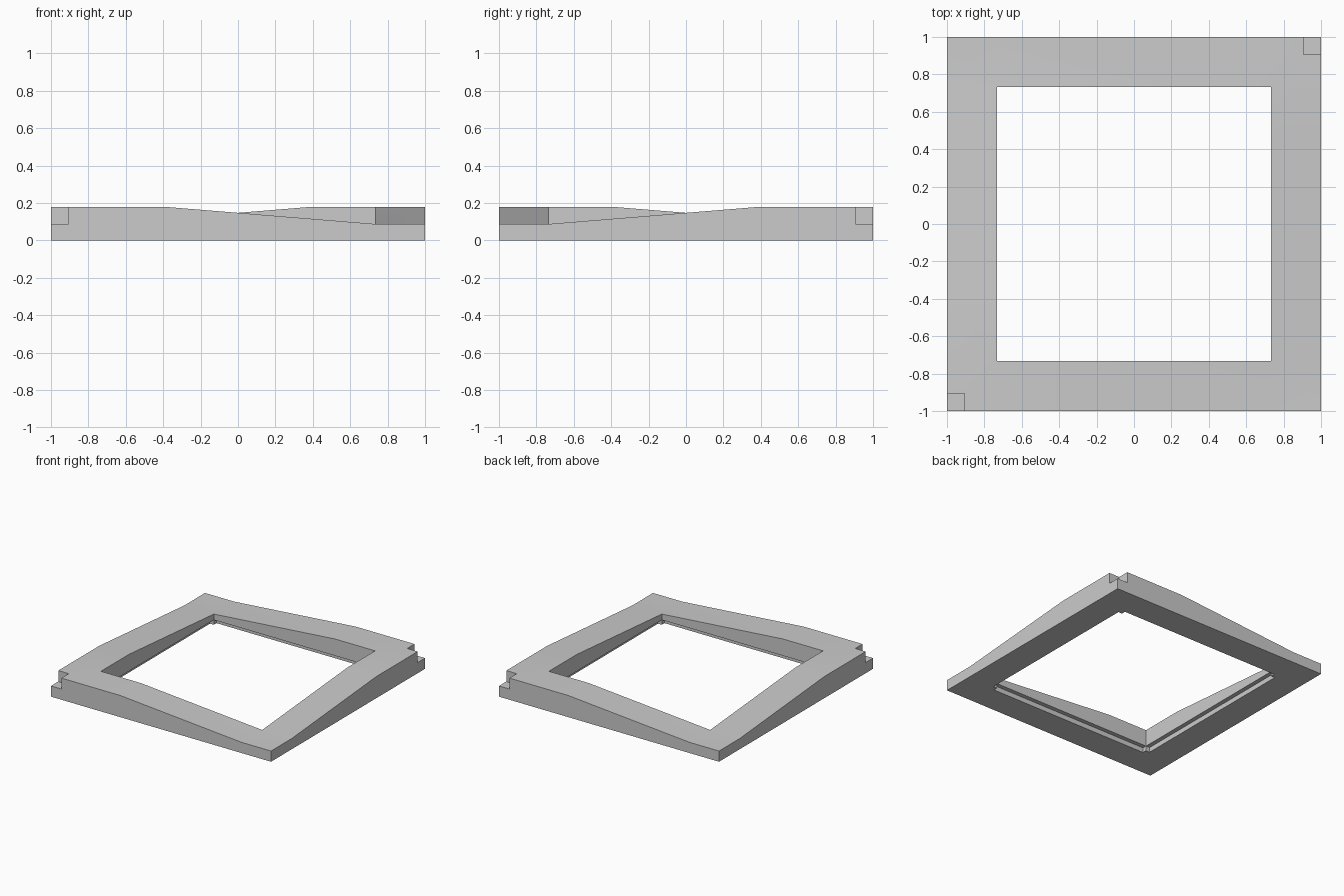
import bpy
import bmesh

if "Cube" in bpy.data.objects:
    bpy.data.objects.remove(bpy.data.objects["Cube"])

INNER = 0.733     # half width of the opening
REBATE = 0.768    # half width of the recess under the opening
NOTCH = 0.905     # inner edge of the corner notches
LEDGE = 0.04      # height of the recess
LOW, HIGH = 0.088, 0.178
BEND = 0.37       # where the slope leaves the high flat


def top_height(x, y):
    """Height falls along each bar from a high corner to a low corner."""
    s = max(x, y) if min(x, y) < -0.7 else -min(x, y)
    t = (s + BEND) / (INNER + BEND)
    return HIGH + (LOW - HIGH) * min(max(t, 0), 1)


def is_solid(cx, cy, layer):
    """Which cells of the frame are filled, per layer from the ground up."""
    far, near = max(abs(cx), abs(cy)), min(abs(cx), abs(cy))
    if far < INNER:
        return False
    if layer == 0 and far < REBATE and near < INNER:
        return False                          # recess along the inside edge
    if layer == 2 and near > NOTCH and cx * cy > 0:
        return False                          # notch in each high corner
    return True


# Collect cell faces; a face shared by two cells is interior and cancels out
half = [BEND, INNER, REBATE, NOTCH, 1]
cuts = [-v for v in reversed(half)] + half
faces = {}
SIDES = [(0, 1, 2, 3), (4, 5, 6, 7), (0, 1, 5, 4),
         (1, 2, 6, 5), (2, 3, 7, 6), (3, 0, 4, 7)]
for x0, x1 in zip(cuts, cuts[1:]):
    for y0, y1 in zip(cuts, cuts[1:]):
        for layer in range(3):
            if not is_solid((x0 + x1) / 2, (y0 + y1) / 2, layer):
                continue
            corners = []
            for level in (layer, layer + 1):
                for x, y in ((x0, y0), (x1, y0), (x1, y1), (x0, y1)):
                    z = (0, LEDGE, LOW, top_height(x, y))[level]
                    corners.append((x, y, round(z, 5)))
            for side in SIDES:
                loop = list(dict.fromkeys(corners[i] for i in side))
                if len(loop) < 3:
                    continue
                key = frozenset(loop)
                if key in faces:
                    del faces[key]
                else:
                    faces[key] = loop

# Frame mesh
bm = bmesh.new()
verts = {}
for loop in faces.values():
    for co in loop:
        if co not in verts:
            verts[co] = bm.verts.new(co)
    bm.faces.new([verts[co] for co in loop])
bmesh.ops.recalc_face_normals(bm, faces=bm.faces)
bmesh.ops.dissolve_limit(bm, angle_limit=0.005, verts=bm.verts, edges=bm.edges)
mesh = bpy.data.meshes.new("square_frame")
bm.to_mesh(mesh)
bm.free()
frame = bpy.data.objects.new("square_frame", mesh)
bpy.context.collection.objects.link(frame)

# Material
grey = bpy.data.materials.new("plain_grey")
grey.use_nodes = True
colour = (0.6, 0.6, 0.6, 1)
grey.diffuse_color = colour
grey.node_tree.nodes["Principled BSDF"].inputs["Base Color"].default_value = colour
mesh.materials.append(grey)

# Smooth shading with sharp corners
bpy.ops.object.select_all(action='DESELECT')
frame.select_set(True)
bpy.context.view_layer.objects.active = frame
bpy.ops.object.shade_smooth_by_angle(angle=0.5)
